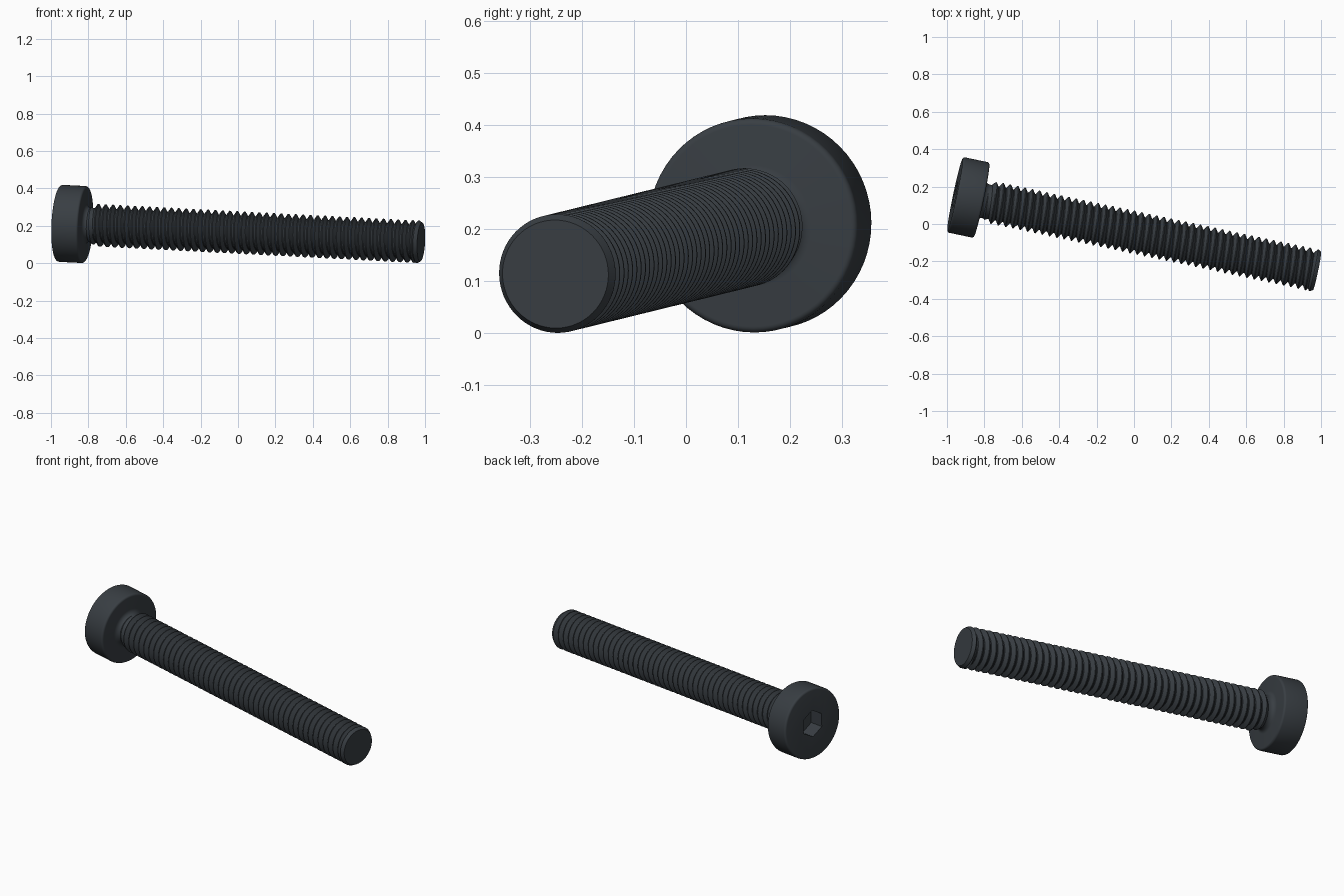
import bpy, bmesh, math
from mathutils import Matrix

cube = bpy.data.objects.get("Cube")
if cube:
    bpy.data.objects.remove(cube, do_unlink=True)

# Main sizes, measured along the screw axis from the head face
LENGTH, HEAD_H, HEAD_R = 1.981, 0.146, 0.206
CREST_R, ROOT_R, PITCH = 0.114, 0.091, 0.04
SEGS = 64
TURN = 2 * math.pi

# Lying pose: resting on the head rim and the tip
POSE = (Matrix.Translation((-0.957, 0.157, 0.2135))
        @ Matrix.Rotation(math.radians(-11.9), 4, 'Z')
        @ Matrix.Rotation(math.radians(92.9), 4, 'Y'))

steel = bpy.data.materials.new("dark_steel")
steel.use_nodes = True
colour = (0.040, 0.048, 0.056, 1)
steel.diffuse_color = colour
steel.node_tree.nodes["Principled BSDF"].inputs["Base Color"].default_value = colour


def finish(name, bm, angle=30):
    """Turn a bmesh into a posed, shaded object."""
    bmesh.ops.remove_doubles(bm, verts=bm.verts, dist=1e-5)
    bmesh.ops.recalc_face_normals(bm, faces=bm.faces)
    mesh = bpy.data.meshes.new(name)
    bm.to_mesh(mesh)
    bm.free()
    mesh.materials.append(steel)
    obj = bpy.data.objects.new(name, mesh)
    obj.matrix_world = POSE
    bpy.context.collection.objects.link(obj)
    shade(obj, angle)
    return obj


def shade(obj, angle):
    bpy.ops.object.select_all(action='DESELECT')
    bpy.context.view_layer.objects.active = obj
    obj.select_set(True)
    bpy.ops.object.shade_smooth_by_angle(angle=math.radians(angle))


def lathe(name, profile, segs=SEGS, angle=30):
    """Revolve (radius, distance) points and cap both ends."""
    bm = bmesh.new()
    rings = [[bm.verts.new((r * math.cos(TURN * j / segs), r * math.sin(TURN * j / segs), s))
              for j in range(segs)] for r, s in profile]
    for a, b in zip(rings, rings[1:]):
        for j in range(segs):
            k = (j + 1) % segs
            bm.faces.new((a[j], a[k], b[k], b[j]))
    bm.faces.new(rings[0])
    bm.faces.new(rings[-1])
    return finish(name, bm, angle)


def arc(cr, cs, rad, start, end, steps=5):
    """Points of a rounded corner in the profile plane."""
    turns = [math.radians(start + (end - start) * i / steps) for i in range(steps + 1)]
    return [(cr + rad * math.cos(t), cs + rad * math.sin(t)) for t in turns]


# Head with rounded rims and a fillet running into the neck
rim, fillet = 0.012, 0.026
profile = (arc(HEAD_R - rim, rim, rim, -90, 0)
           + arc(HEAD_R - rim, HEAD_H - rim, rim, 0, 90)
           + arc(ROOT_R + fillet, HEAD_H + fillet, fillet, 270, 180)
           + [(ROOT_R, HEAD_H + 0.05)])
head = lathe("head", profile)

# Hexagonal drive socket cut into the head face
cutter = lathe("socket_cutter", [(0.078, -0.05), (0.078, 0.085)], segs=6)
cutter.hide_render = True
cut = head.modifiers.new("socket", 'BOOLEAN')
cut.operation, cut.solver, cut.object = 'DIFFERENCE', 'EXACT', cutter
bpy.context.view_layer.update()
bpy.context.view_layer.objects.active = head
bpy.ops.object.modifier_apply(modifier=cut.name)
bpy.data.objects.remove(cutter, do_unlink=True)
shade(head, 30)

# Helical thread: a V profile sheared by one pitch per turn
START, END = HEAD_H + 0.022, LENGTH - 0.022
SHAPE = [(0.0, ROOT_R), (0.12, ROOT_R), (0.5, CREST_R), (0.62, CREST_R)]
bm = bmesh.new()
columns = []
for j in range(SEGS + 1):
    column = []
    for turn in range(-1, int((END - START) / PITCH) + 2):
        for step, radius in SHAPE:
            s = START + PITCH * (turn + step + j / SEGS)
            fade = max(0, min(1, (s - START) / PITCH, (END - s) / 0.01))
            r = ROOT_R + (radius - ROOT_R) * fade
            a = TURN * j / SEGS
            column.append(bm.verts.new((r * math.cos(a), r * math.sin(a),
                                        max(START, min(END, s)))))
    columns.append(column)
for a, b in zip(columns, columns[1:]):
    for i in range(len(a) - 1):
        bm.faces.new((a[i], b[i], b[i + 1], a[i + 1]))
bmesh.ops.dissolve_degenerate(bm, dist=1e-6, edges=bm.edges)
finish("thread", bm, 25)

# Chamfered tip closing the thread
lathe("tip", [(ROOT_R, LENGTH - 0.036), (CREST_R, LENGTH - 0.02),
              (CREST_R, LENGTH - 0.016), (0.104, LENGTH)], angle=25)
